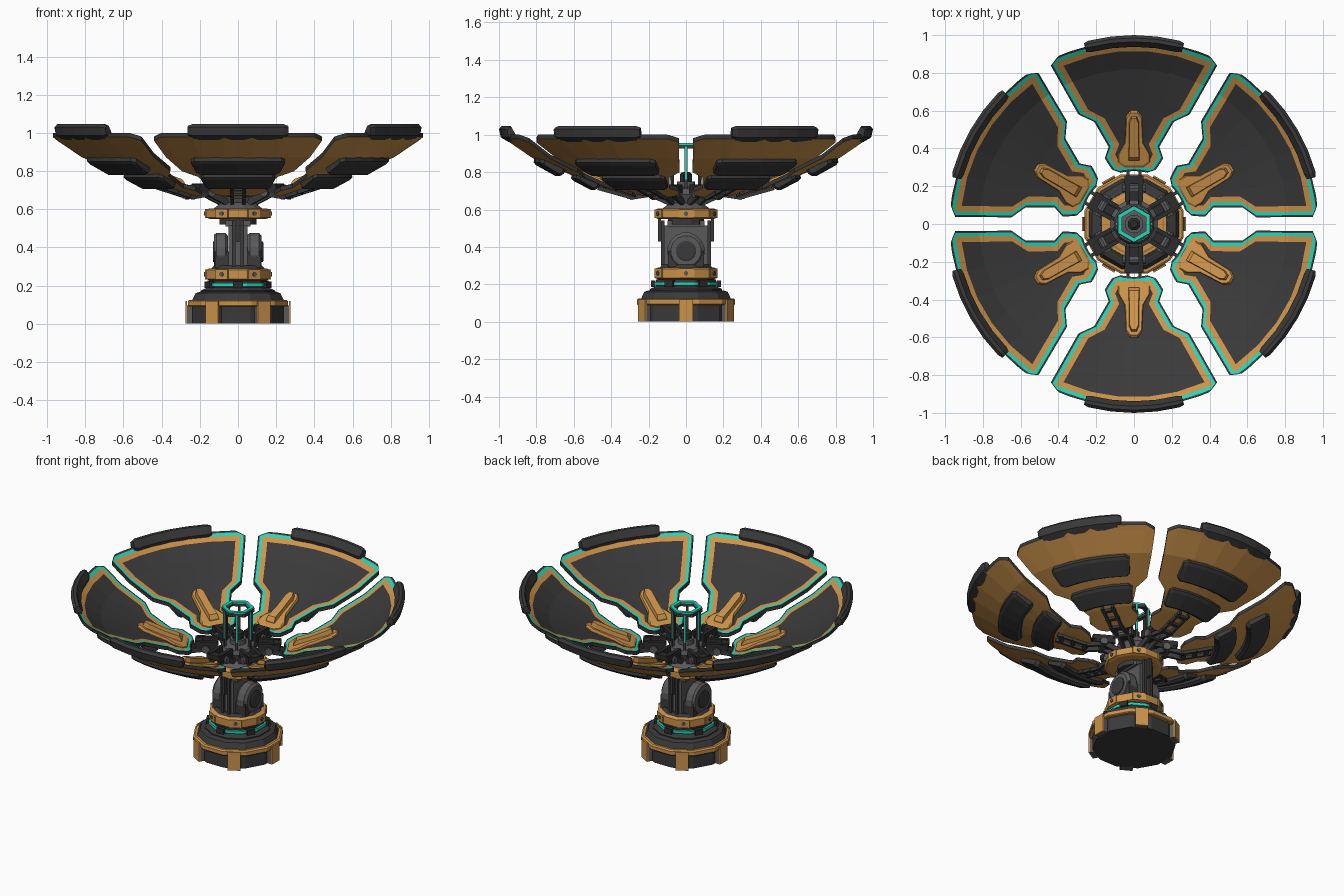
import bpy, bmesh, math
from math import sin, cos, pi, radians, asin
from mathutils import Vector, Matrix

if "Cube" in bpy.data.objects:
    bpy.data.objects.remove(bpy.data.objects["Cube"])


def material(name, rgb):
    m = bpy.data.materials.new(name)
    m.diffuse_color = (*rgb, 1)
    m.use_nodes = True
    m.node_tree.nodes["Principled BSDF"].inputs["Base Color"].default_value = m.diffuse_color
    return m


OCHRE = material("ochre_paint", (0.60, 0.29, 0.07))
DARK = material("dark_metal", (0.042, 0.042, 0.043))
BLACK = material("black_rubber", (0.025, 0.025, 0.026))
GRAY = material("gray_metal", (0.10, 0.10, 0.105))
CYAN = material("cyan_light", (0.02, 0.66, 0.48))


def build(name, verts, faces, mats, index=None):
    bm = bmesh.new()
    vs = [bm.verts.new(v) for v in verts]
    for k, f in enumerate(faces):
        face = bm.faces.new([vs[i] for i in f])
        face.material_index = index[k] if index else 0
    bmesh.ops.recalc_face_normals(bm, faces=bm.faces)
    me = bpy.data.meshes.new(name)
    bm.to_mesh(me)
    bm.free()
    for m in mats:
        me.materials.append(m)
    ob = bpy.data.objects.new(name, me)
    bpy.context.collection.objects.link(ob)
    return ob


def around(ob, start=0, n=6):
    """Repeat an object, built along +x, around the z axis."""
    base = ob.name
    for k in range(n):
        c = ob if k == 0 else bpy.data.objects.new(f"{base}_{k + 1}", ob.data)
        if k:
            bpy.context.collection.objects.link(c)
        c.rotation_euler.z = radians(start) + 2 * pi * k / n


def loft(name, rings, mat, closed=False):
    """Skin equal-length loops; cap both ends unless closed into a torus."""
    n, m = len(rings[0]), len(rings)
    verts = [p for r in rings for p in r]
    faces = [(i * n + j, i * n + (j + 1) % n, (i + 1) % m * n + (j + 1) % n, (i + 1) % m * n + j)
             for i in range(m if closed else m - 1) for j in range(n)]
    if not closed:
        faces += [tuple(range(n)), tuple(range((m - 1) * n, m * n))]
    return build(name, verts, faces, [mat])


def lathe(name, profile, mat, n=12, closed=False):
    ring = [pi / n + 2 * pi * j / n for j in range(n)]
    return loft(name, [[(r * cos(a), r * sin(a), z) for a in ring] for r, z in profile], mat, closed)


def solids(name, parts, mat):
    """Boxes (centre, size) and bars (start, end, width, height) in one object."""
    verts, faces = [], []
    for p in parts:
        if len(p) == 2:
            (x, y, z), (w, d, h) = p
            a, b, w, h = Vector((x - w / 2, y, z)), Vector((x + w / 2, y, z)), d, h
        else:
            a, b, w, h = Vector(p[0]), Vector(p[1]), p[2], p[3]
        ax = (b - a).normalized()
        side = Vector((1, 0, 0)) if abs(ax.z) > 0.99 else Vector((0, 0, 1)).cross(ax).normalized()
        up = ax.cross(side)
        s = len(verts)
        verts += [e + side * (w / 2 * i) + up * (h / 2 * j)
                  for e in (a, b) for i, j in ((-1, -1), (1, -1), (1, 1), (-1, 1))]
        faces += [tuple(s + i for i in f) for f in ((0, 1, 2, 3), (4, 5, 6, 7), (0, 1, 5, 4),
                                                    (1, 2, 6, 5), (2, 3, 7, 6), (3, 0, 4, 7))]
    return build(name, verts, faces, [mat])


def disc(name, profile, mat, axis, loc, n=16):
    """Lathe whose axis is turned to x or y, baked into the mesh."""
    ob = lathe(name, profile, mat, n)
    rot = Matrix.Rotation(pi / 2, 4, 'Y') if axis == 'x' else Matrix.Rotation(-pi / 2, 4, 'X')
    ob.data.transform(Matrix.Translation(loc) @ rot)
    return ob


def interp(table, x):
    for (x0, y0), (x1, y1) in zip(table, table[1:]):
        if x <= x1:
            return y0 + (y1 - y0) * (x - x0) / (x1 - x0)
    return table[-1][1]


# ---- Dish petals: bowl profile (r, z) and notched gap edge (r, gap) ----
BOWL = [(0.28, 0.69), (0.45, 0.74), (0.60, 0.80), (0.82, 0.895), (0.975, 1.0)]
GAP = [(0.28, 0.075), (0.31, 0.042), (0.38, 0.04), (0.43, 0.088), (0.58, 0.088),
       (0.65, 0.035), (0.95, 0.038), (0.975, 0.10)]
INSET = [0, 0.010, 0.028, 0.058]
inner = [0.28 + o for o in INSET]
outer = [0.975 - o for o in reversed(INSET)]
rows = inner + [0.38, 0.43, 0.45, 0.58, 0.60, 0.65, 0.82] + outer
MID = [-0.6, -0.2, 0.2, 0.6]
NC = 2 * len(INSET) + len(MID)


def petal_layer(dz):
    pts = []
    for r in rows:
        a = pi / 6 - asin(interp(GAP, r) / r)
        half = [a - o / r for o in INSET]
        angles = [-h for h in half] + [half[-1] * t for t in MID] + half[::-1]
        pts += [(r * cos(t), r * sin(t), interp(BOWL, r) + dz) for t in angles]
    return pts


top, NR = petal_layer(0), len(rows)
verts, faces, index, N = top + petal_layer(-0.022), [], [], NR * NC
for i in range(NR - 1):
    for j in range(NC - 1):
        q = (i * NC + j, i * NC + j + 1, (i + 1) * NC + j + 1, (i + 1) * NC + j)
        ring = min(i, j, NR - 2 - i, NC - 2 - j, 3)      # border bands by distance to edge
        faces += [q, tuple(N + v for v in q)]
        index += [(1, 2, 0, 1)[ring], 0]
edge = ([j for j in range(NC)] + [i * NC + NC - 1 for i in range(1, NR)]
        + [(NR - 1) * NC + j for j in range(NC - 2, -1, -1)] + [i * NC for i in range(NR - 2, 0, -1)])
for a, b in zip(edge, edge[1:] + edge[:1]):
    faces.append((a, b, N + b, N + a))
    index.append(1)
around(build("dish_petal", verts, faces, [OCHRE, DARK, CYAN], index), 30)


def arc_pad(name, section, half_deg, mat, squash):
    """Sweep an (r, z) section round the axis, with shrunken ends as chamfers."""
    cr = sum(p[0] for p in section) / len(section)
    cz = sum(p[1] for p in section) / len(section)
    rings = []
    for t, s in ((-1, squash), (-0.9, 1), (-0.45, 1), (0, 1), (0.45, 1), (0.9, 1), (1, squash)):
        a = radians(half_deg) * t
        rings.append([((cr + (r - cr) * s) * cos(a), (cr + (r - cr) * s) * sin(a), cz + (z - cz) * s)
                      for r, z in section])
    around(loft(name, rings, mat), 30)


def back_section(r0, r1, d):
    z0, z1 = interp(BOWL, r0) - 0.015, interp(BOWL, r1) - 0.015
    return [(r0, z0), (r1, z1), (r1 + 0.005, z1 - d * 0.7), (r1 - 0.01, z1 - d - 0.005),
            (r0 + 0.03, z0 - d), (r0 + 0.01, z0 - d * 0.7)]


# Rim bumper and two armour pads behind each petal
arc_pad("rim_bumper", [(0.95, 0.962), (0.99, 0.985), (1.0, 1.03), (0.985, 1.046), (0.965, 1.046), (0.938, 1.0)],
        15.5, DARK, 0.75)
arc_pad("outer_back_pad", back_section(0.67, 0.81, 0.035), 18, DARK, 0.75)
arc_pad("inner_back_pad", back_section(0.48, 0.61, 0.032), 19, DARK, 0.75)


# Ochre clamp on the inside of each petal
def clamp(name, half, h, inset):
    line = half + [(r, -u) for r, u in reversed(half)]
    cr = sum(p[0] for p in line) / len(line)
    rings = [[(cr + (r - cr) * s, u * s, interp(BOWL, r) + d) for r, u in line]
             for s, d in ((1, -0.005), (1, h * 0.5), (inset, h))]
    around(loft(name, rings, OCHRE), 30)


clamp("clamp_base", [(0.30, 0.05), (0.325, 0.085), (0.365, 0.085), (0.43, 0.048), (0.57, 0.042), (0.60, 0.02)], 0.018, 0.93)
clamp("clamp_ridge", [(0.335, 0.03), (0.43, 0.027), (0.54, 0.027), (0.57, 0.014)], 0.05, 0.88)

# Folding arms carrying each petal
around(solids("petal_arm", [p for s in (-1, 1) for p in (
    ((0.07, s * 0.03, 0.63), (0.19, s * 0.03, 0.685), 0.018, 0.035),
    ((0.17, s * 0.032, 0.685), (0.30, s * 0.032, 0.665), 0.018, 0.028),
    ((0.28, s * 0.032, 0.662), (0.47, s * 0.032, 0.715), 0.016, 0.022))]
    + [((x, 0, z), (0.025, 0.085, 0.016)) for x, z in ((0.30, 0.665), (0.37, 0.688), (0.44, 0.706))], DARK), 30)
around(solids("petal_clevis", [((0.185, s * 0.036, 0.71), (0.13, 0.022, 0.05)) for s in (-1, 1)]
              + [((0.235, 0, 0.715), (0.045, 0.10, 0.03)), ((0.15, 0, 0.69), (0.05, 0.045, 0.03))], BLACK), 30)
around(disc("arm_pivot", [(0.024, -0.06), (0.024, 0.06)], GRAY, 'y', (0.19, 0, 0.688), 10), 30)

# ---- Hub and feed mast ----
lathe("hub", [(0.13, 0.605), (0.09, 0.635), (0.11, 0.68), (0.10, 0.71), (0.05, 0.72), (0.05, 0.75)], GRAY)
lathe("feed_lens", [(0.035, 0.74), (0.035, 0.79), (0.02, 0.80)], BLACK, 8)
around(solids("feed_post", [((0.085, 0, 0.82), (0.014, 0.016, 0.24))], DARK))
around(solids("feed_post_light", [((0.094, 0, 0.85), (0.006, 0.009, 0.18))], CYAN))
lathe("feed_ring", [(0.075, 0.925), (0.10, 0.925), (0.10, 0.945), (0.075, 0.945)], DARK, 6, True)
lathe("feed_ring_light", [(0.073, 0.943), (0.097, 0.943), (0.097, 0.955), (0.073, 0.955)], CYAN, 6, True)

# ---- Upper and lower collars with bolt plates ----
for label, z0, z1 in (("upper", 0.55, 0.605), ("lower", 0.228, 0.29)):
    lathe(label + "_collar", [(0.155, z0), (0.172, z0 + 0.006), (0.172, z1 - 0.008), (0.155, z1)], OCHRE)
    zc = (z0 + z1) / 2
    around(solids(label + "_collar_plate", [((0.166, 0, zc), (0.014, 0.075, z1 - z0 - 0.01))], OCHRE))
    around(disc(label + "_collar_bolt", [(0.012, -0.004), (0.012, 0.004)], GRAY, 'x', (0.174, 0, zc), 8))

# ---- Elevation joint ----
solids("joint_block", [((0, 0, 0.40), (0.10, 0.235, 0.23)), ((0, 0, 0.525), (0.13, 0.20, 0.03))], GRAY)
lathe("joint_neck", [(0.10, 0.52), (0.10, 0.55)], DARK)
lathe("joint_seat", [(0.15, 0.285), (0.13, 0.305)], DARK)
solids("joint_cheeks", [((s * 0.085, 0, 0.335), (0.07, 0.19, 0.085)) for s in (-1, 1)], DARK)
solids("joint_rods", [((s * 0.022, t * 0.124, 0.42), (0.02, 0.02, 0.24)) for s in (-1, 1) for t in (-1, 1)], DARK)
for side, s in (("left", -1), ("right", 1)):
    disc(side + "_motor", [(0.09, -0.038), (0.10, -0.025), (0.10, 0.022), (0.082, 0.036)], GRAY, 'x', (s * 0.088, 0, 0.378))
    disc(side + "_motor_cap", [(0.055, -0.008), (0.055, 0.006), (0.045, 0.010)], DARK, 'x', (s * 0.124, 0, 0.378))
solids("side_pipes", [p for s in (-1, 1) for p in (
    ((0, s * 0.142, 0.495), (0.018, 0.018, 0.12)), ((0, s * 0.128, 0.437), (0.018, 0.045, 0.018)))], DARK)

# ---- Turntable and foot ----
lathe("turntable", [(0.20, 0.16), (0.20, 0.175), (0.165, 0.19), (0.165, 0.225), (0.15, 0.23)], DARK)
lathe("turntable_light", [(0.178, 0.195), (0.178, 0.213)], CYAN)
around(solids("turntable_grip", [((0.175, 0, 0.204), (0.025, 0.05, 0.034))], BLACK), 30)
lathe("foot_cone", [(0.25, 0.12), (0.238, 0.145), (0.23, 0.16), (0.205, 0.168)], DARK)
lathe("foot_band", [(0.268, 0.09), (0.272, 0.095), (0.272, 0.118), (0.262, 0.125)], OCHRE)
lathe("foot_body", [(0.248, 0.0), (0.248, 0.092)], DARK)
around(solids("foot_pillar", [((0.245, 0, 0.048), (0.05, 0.075, 0.096))], GRAY))
around(solids("foot_pillar_plate", [((0.271, 0, 0.06), (0.009, 0.076, 0.12))], OCHRE))
